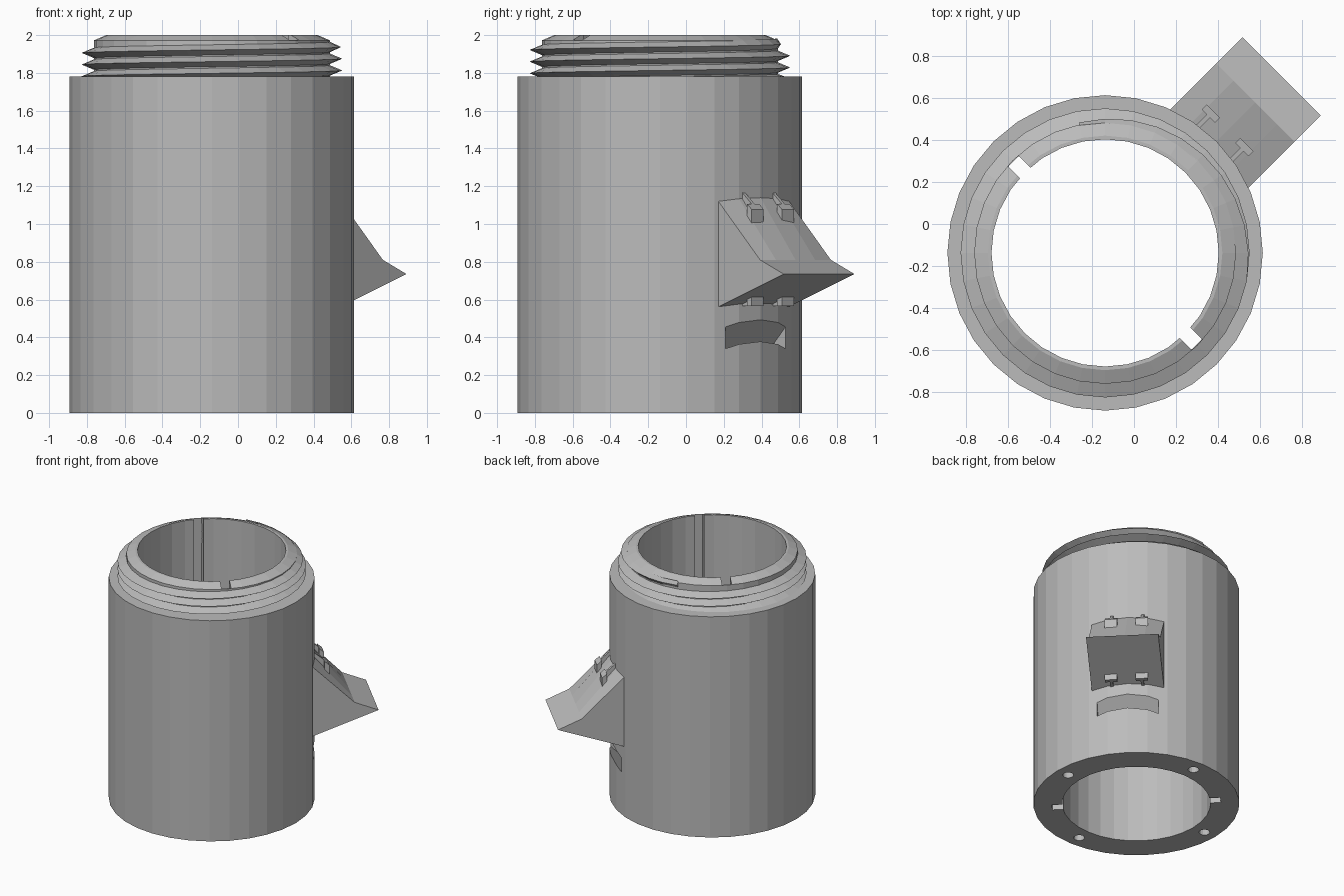
import bpy, bmesh, math
from mathutils import Matrix, Vector

if "Cube" in bpy.data.objects:
    bpy.data.objects.remove(bpy.data.objects["Cube"])

CX = CY = -0.138          # axis of the tube
SIDES = 32
grey = bpy.data.materials.new("plain_grey")
grey.diffuse_color = (0.5, 0.5, 0.5, 1)
grey.use_nodes = True
grey.node_tree.nodes["Principled BSDF"].inputs["Base Color"].default_value = grey.diffuse_color


def finish(name, bm, matrix=None):
    """Turn a bmesh into an object placed on the tube axis."""
    if matrix:
        bm.transform(matrix)
    bm.transform(Matrix.Translation((CX, CY, 0)))
    bmesh.ops.recalc_face_normals(bm, faces=bm.faces)
    mesh = bpy.data.meshes.new(name)
    bm.to_mesh(mesh)
    bm.free()
    mesh.materials.append(grey)
    ob = bpy.data.objects.new(name, mesh)
    bpy.context.collection.objects.link(ob)
    return ob


def loft(name, sections, closed=False, matrix=None):
    """Skin a list of equal closed sections; cap the ends unless closed."""
    bm = bmesh.new()
    rings = [[bm.verts.new(p) for p in s] for s in sections]
    n = len(rings[0])
    pairs = list(zip(rings, rings[1:])) + ([(rings[-1], rings[0])] if closed else [])
    for a, b in pairs:
        for i in range(n):
            j = (i + 1) % n
            bm.faces.new((a[i], a[j], b[j], b[i]))
    if not closed:
        bm.faces.new(rings[0])
        bm.faces.new(rings[-1])
    return finish(name, bm, matrix)


def ring(r, z, a):
    return (r * math.cos(a), r * math.sin(a), z)


def cut(target, cutter):
    m = target.modifiers.new("cut", 'BOOLEAN')
    m.operation, m.solver, m.object = 'DIFFERENCE', 'EXACT', cutter
    with bpy.context.temp_override(object=target, active_object=target):
        bpy.ops.object.modifier_apply(modifier=m.name)
    bpy.data.objects.remove(cutter)


# Local frame with its first axis pointing out at the hook (45 degrees)
OUT = Matrix.Rotation(math.radians(45), 4, 'Z')

# Tube with threaded neck core and bore
profile = [(0.5425, 0), (0.753, 0), (0.753, 1.78), (0.625, 1.78),
           (0.625, 1.972), (0.56, 2.0), (0.5425, 2.0)]
tube = loft("tube", [[ring(r, z, math.tau * i / SIDES) for r, z in profile]
                     for i in range(SIDES)], closed=True)

# Two full-length key slots in the bore wall
for s in (-1, 1):
    bm = bmesh.new()
    bmesh.ops.create_cube(bm, size=1, matrix=Matrix.Translation((0, s * 0.558, 1)) @
                          Matrix.Diagonal((0.07, 0.12, 2.4, 1)))
    cut(tube, finish("slot_cutter", bm, OUT))

# Four blind holes in the base
for i in range(4):
    bm = bmesh.new()
    bmesh.ops.create_cone(bm, cap_ends=True, segments=16, radius1=0.04, radius2=0.04, depth=0.4,
                          matrix=Matrix.Translation(ring(0.65, 0, i * math.pi / 2)))
    cut(tube, finish("hole_cutter", bm))

# Slanted pocket under the hook
pocket = [(0.58, 0.32), (0.9, 0.64), (0.9, 0.525), (0.58, 0.205)]
cut(tube, loft("pocket_cutter", [[(u, v, z) for u, z in pocket] for v in (-0.225, 0.225)],
               matrix=OUT))

# Screw thread: triangular ridge swept along a helix
PITCH, STEPS = 0.062, 32
sections = []
total = int(3.3 * STEPS)
for i in range(total + 1):
    a = math.tau * i / STEPS
    z = 1.751 + PITCH * i / STEPS
    fade = min(1, (total - i) / 10)
    r = 0.635 + 0.055 * fade
    h = 0.029
    sections.append([ring(0.621, z - h, a), ring(r, z, a), ring(0.621, z + h, a)])
# the first stretch is sunk in the shoulder below z = 1.78
loft("screw_thread", [[(x, y, max(z, 1.77)) for x, y, z in s] for s in sections])

# Hook wedge lofted across its width, following the tube facets
facets = [(-0.265, 0.7027), (-0.147, 0.7385), (0, 0.753), (0.147, 0.7385), (0.265, 0.7027)]
sections = []
for v, u in facets:
    rise = 0.38 * (u - 0.7027)
    sections.append([(u - 0.06, v, 1.10), (u, v, 1.12 + rise), (1.015, v, 0.81),
                     (1.192, v, 0.735), (u, v, 0.562 + rise), (u - 0.06, v, 0.58)])
loft("hook_wedge", sections, matrix=OUT)

# Two T-shaped rails running through the wedge, tops cut on a slant
tee = [(0.70, -0.011), (0.81, -0.011), (0.81, -0.045), (0.845, -0.045),
       (0.845, 0.045), (0.81, 0.045), (0.81, 0.011), (0.70, 0.011)]
for side, v0 in (("right", -0.113), ("left", 0.113)):
    loft("t_rail_" + side,
         [[(u, v + v0, 0.567) for u, v in tee],
          [(u, v + v0, 1.175 - 0.85 * (u - 0.73)) for u, v in tee]], matrix=OUT)
